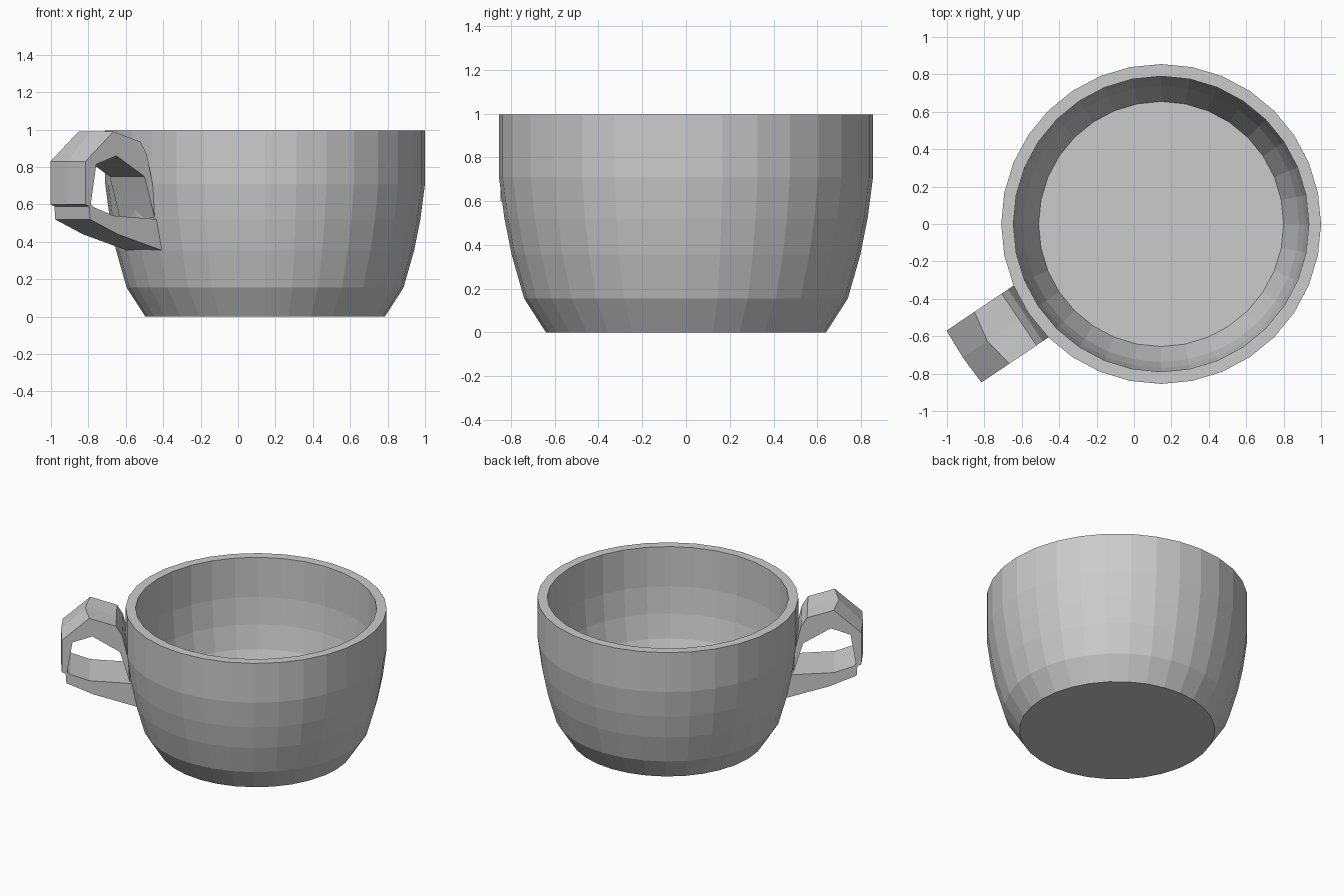
import bpy, bmesh, math
from mathutils import Vector

if "Cube" in bpy.data.objects:
    bpy.data.objects.remove(bpy.data.objects["Cube"])

CENTRE = Vector((0.145, 0, 0))


def finish(name, bm):
    bmesh.ops.recalc_face_normals(bm, faces=bm.faces[:])
    mesh = bpy.data.meshes.new(name)
    bm.to_mesh(mesh)
    bm.free()
    obj = bpy.data.objects.new(name, mesh)
    bpy.context.collection.objects.link(obj)
    return obj


def bridge(bm, a, b):
    n = len(a)
    for i in range(n):
        j = (i + 1) % n
        bm.faces.new((a[i], a[j], b[j], b[i]))


# Bowl: 32-sided lathe, outside from the base up, over the rim, down to the inner floor
profile = [(0.64, 0), (0.74, 0.155), (0.797, 0.355), (0.83, 0.52), (0.855, 0.71), (0.855, 0.995),
           (0.79, 0.995), (0.788, 0.71), (0.77, 0.52), (0.738, 0.355), (0.655, 0.13)]
SIDES = 32
bm = bmesh.new()
rings = []
for r, z in profile:
    angles = [2 * math.pi * i / SIDES for i in range(SIDES)]
    rings.append([bm.verts.new(CENTRE + Vector((r * math.cos(a), r * math.sin(a), z))) for a in angles])
for lower, upper in zip(rings, rings[1:]):
    bridge(bm, lower, upper)
bm.faces.new(rings[0])
bm.faces.new(rings[-1])
finish("cup_bowl", bm)

# Handle: sections of (outer radius, outer z, inner radius, inner z, bulge), from low joint to high joint
sections = [(0.78, 0.355, 0.79, 0.52, 0), (1.06, 0.44, 1.09, 0.54, 0),
            (1.24, 0.52, 1.215, 0.585, 0), (1.245, 0.59, 1.23, 0.595, 0),
            (1.27, 0.60, 1.235, 0.605, 0.008),
            (1.27, 0.83, 1.20, 0.815, 0.008), (1.09, 0.99, 1.07, 0.86, 0.03),
            (0.915, 0.935, 0.89, 0.75, 0), (0.875, 0.87, 0.865, 0.67, 0),
            (0.835, 0.70, 0.825, 0.53, 0)]
out = Vector((-0.83, -0.558, 0)).normalized()
across = Vector((-out.y, out.x, 0))
HALF = 0.167
bm = bmesh.new()
loops = []
for so, zo, si, zi, bulge in sections:
    corners = [(so, -HALF, zo), (so + bulge, 0, zo), (so, HALF, zo), (si, HALF, zi), (si, -HALF, zi)]
    loops.append([bm.verts.new(CENTRE + out * s + across * w + Vector((0, 0, z))) for s, w, z in corners])
for a, b in zip(loops, loops[1:]):
    bridge(bm, a, b)
bm.faces.new(loops[0])
bm.faces.new(loops[-1])
finish("cup_handle", bm)
